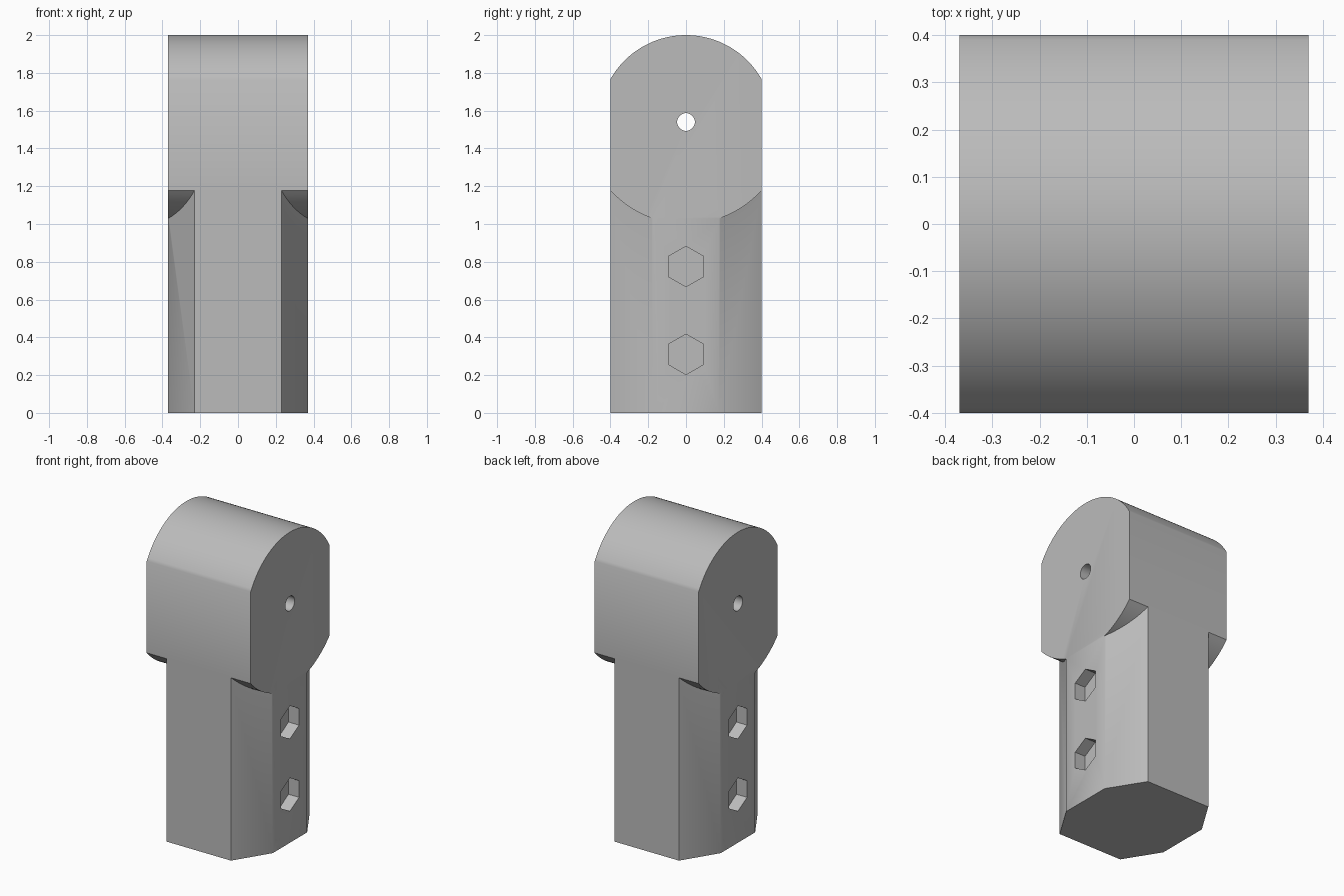
import bpy, bmesh
from math import sin, cos, pi, radians, asin
from mathutils import Vector

cube = bpy.data.objects.get("Cube")
if cube:
    bpy.data.objects.remove(cube, do_unlink=True)

HALF_X, HALF_Y = 0.37, 0.4      # half width and half depth
PIVOT_Z = 1.54                  # centre of the rounded head
HEAD_R, SHOULDER_R = 0.46, 0.54

grey = bpy.data.materials.new("plain_grey")
grey.use_nodes = True
colour = (0.5, 0.5, 0.5, 1)
grey.diffuse_color = colour
grey.node_tree.nodes["Principled BSDF"].inputs["Base Color"].default_value = colour


def prisms(name, outlines):
    """One object made of prisms, each a (start points, sweep vector) pair."""
    bm = bmesh.new()
    for points, sweep in outlines:
        face = bm.faces.new([bm.verts.new(p) for p in points])
        new = bmesh.ops.extrude_face_region(bm, geom=[face])["geom"]
        verts = [g for g in new if isinstance(g, bmesh.types.BMVert)]
        bmesh.ops.translate(bm, verts=verts, vec=sweep)
    bmesh.ops.recalc_face_normals(bm, faces=bm.faces)
    mesh = bpy.data.meshes.new(name)
    bm.to_mesh(mesh)
    bm.free()
    obj = bpy.data.objects.new(name, mesh)
    bpy.context.collection.objects.link(obj)
    return obj


def ring(x, z, radius, count):
    """Points of a regular polygon facing along x, with a corner at the top."""
    return [(x, radius * sin(2 * pi * i / count), z + radius * cos(2 * pi * i / count))
            for i in range(count)]


def cut(target, cutter):
    mod = target.modifiers.new("cut", "BOOLEAN")
    mod.operation, mod.solver, mod.object = "DIFFERENCE", "EXACT", cutter
    bpy.context.view_layer.objects.active = target
    bpy.ops.object.modifier_apply(modifier=mod.name)
    bpy.data.objects.remove(cutter, do_unlink=True)


# Body: upright slab with an arched top
edge = asin(HALF_Y / HEAD_R)
angles = [edge - 2 * edge * i / 48 for i in range(49)]
arch = [(-HALF_X, HEAD_R * sin(a), PIVOT_Z + HEAD_R * cos(a)) for a in angles]
body = prisms("bracket_body",
              [([(-HALF_X, -HALF_Y, 0), (-HALF_X, HALF_Y, 0)] + arch, (2 * HALF_X, 0, 0))])

# Chamfers on the four post corners, stopping at the round shoulder
inner, outer = Vector((0.23, 0.4)), Vector((0.37, 0.175))
step = (outer - inner) * 0.3
p, q = inner - step, outer + step
corners = []
for sx in (-1, 1):
    for sy in (-1, 1):
        triangle = [(p.x, p.y), (q.x, q.y), (q.x, p.y)]
        corners.append(([(sx * x, sy * y, -0.1) for x, y in triangle], (0, 0, 1.5)))
chamfers = prisms("chamfer_cutter", corners)
cut(chamfers, prisms("shoulder_cutter",
                     [(ring(-0.6, PIVOT_Z, SHOULDER_R, 128), (1.2, 0, 0))]))
cut(body, chamfers)

# Pivot hole right through the head
cut(body, prisms("pivot_cutter", [(ring(-0.6, PIVOT_Z, 0.047, 32), (1.2, 0, 0))]))

# Hexagonal recesses on both sides of the post
recesses = [(ring(s * (HALF_X - 0.075), z, 0.107, 6), (s * 0.2, 0, 0))
            for s in (-1, 1) for z in (0.31, 0.775)]
cut(body, prisms("recess_cutter", recesses))

body.data.materials.clear()
body.data.materials.append(grey)
for face in body.data.polygons:
    face.material_index = 0
bpy.ops.object.select_all(action="DESELECT")
body.select_set(True)
bpy.context.view_layer.objects.active = body
bpy.ops.object.shade_smooth_by_angle(angle=radians(35))
